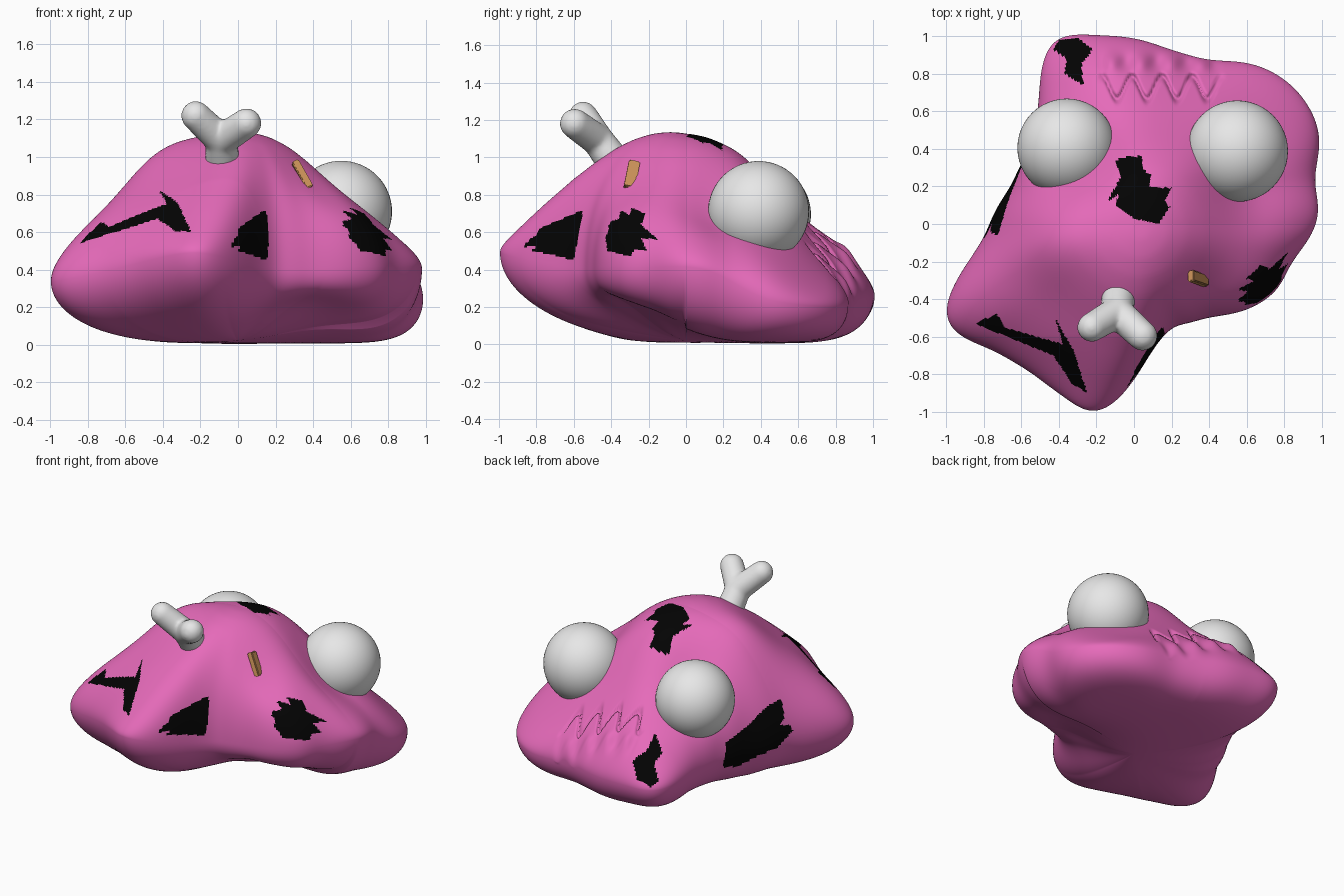
import bpy, bmesh, math
from mathutils import Vector

if "Cube" in bpy.data.objects:
    bpy.data.objects.remove(bpy.data.objects["Cube"])


def material(name, col):
    m = bpy.data.materials.new(name)
    m.diffuse_color = (*col, 1)
    m.use_nodes = True
    m.node_tree.nodes["Principled BSDF"].inputs["Base Color"].default_value = m.diffuse_color
    return m


PINK = material("pink", (0.79, 0.145, 0.49))
BLACK = material("black", (0.001, 0.001, 0.001))
WHITE = material("white", (0.8, 0.8, 0.8))
TAN = material("tan", (0.6, 0.29, 0.1))


def finish(bm, name, mats, smooth=True):
    me = bpy.data.meshes.new(name)
    bmesh.ops.recalc_face_normals(bm, faces=bm.faces)
    for f in bm.faces:
        f.smooth = smooth
    bm.to_mesh(me)
    bm.free()
    ob = bpy.data.objects.new(name, me)
    bpy.context.collection.objects.link(ob)
    for m in mats:
        me.materials.append(m)
    return ob


def lerp_table(t, x):
    for (a, p), (b, q) in zip(t, t[1:]):
        if x <= b:
            return p + (q - p) * (x - a) / (b - a)
    return t[-1][1]


def clamp(v):
    return max(0.0, min(1.0, v))


def blob(x, y, cx, cy, w):
    return math.exp(-((x - cx) ** 2 + (y - cy) ** 2) / w)


# Widest outline of the body: x, y and height of the rim
RIM = [(0.99, 0.1, .41), (0.94, 0.24, .35), (0.97, 0.32, .28), (1.0, 0.45, .23), (0.94, 0.62, .21),
       (0.81, 0.77, .2), (0.62, 0.86, .2), (0.4, 0.86, .22), (0.2, 0.92, .24), (0, 0.99, .25),
       (-0.2, 1.0, .26), (-0.39, 1.01, .26), (-0.48, 0.95, .26), (-0.49, 0.8, .28), (-0.5, 0.6, .3),
       (-0.55, 0.4, .33), (-0.65, 0.2, .35), (-0.8, -0.1, .36), (-0.94, -0.3, .35), (-1.03, -0.48, .33),
       (-0.97, -0.58, .34), (-0.75, -0.66, .38), (-0.55, -0.78, .43), (-0.35, -0.93, .48),
       (-0.22, -1.03, .5), (-0.1, -0.96, .48), (0, -0.82, .44), (0.1, -0.65, .41), (0.2, -0.54, .4),
       (0.4, -0.49, .4), (0.62, -0.45, .41), (0.77, -0.35, .41), (0.83, -0.2, .41), (0.97, -0.02, .42)]
SEG, TOP, BOT = 480, 110, 40
TAU = 2 * math.pi
polar = sorted((math.atan2(y, x) % TAU, math.hypot(x, y), z) for x, y, z in RIM)
polar = [(polar[-1][0] - TAU, *polar[-1][1:])] + polar + [(polar[0][0] + TAU, *polar[0][1:])]


def rim_values(k):
    t = [(p[0], p[k]) for p in polar]
    v = [lerp_table(t, TAU * i / SEG) for i in range(SEG)]
    for _ in range(3):
        v = [sum(v[(i + j) % SEG] for j in range(-5, 6)) / 11 for i in range(SEG)]
    return v


RAD, RIMZ = rim_values(1), rim_values(2)
DOME = [(0, 1.13), (.1, 1.12), (.2, 1.09), (.3, 1.04), (.4, .97), (.5, .89), (.6, .81),
        (.8, .67), (.9, .6), (1, .54), (1.15, .46)]


def dome(r):
    return sum(lerp_table(DOME, abs(r + d * .02)) for d in range(-3, 4)) / 7


def top_z(x, y, s, zr):
    h = dome(math.hypot(x - .03, y + .03))
    b = clamp((y - .25) / .5)
    h -= .14 * b * b * (3 - 2 * b)                     # face slopes down at the back
    h += .1 * blob(x, y, -.15, .88, .1)                # raised snout
    h += .07 * clamp(-y / .6)                          # fuller front lobe
    h += .04 * blob(x, y, -.85, -.4, .08)              # fuller left lobe
    h -= .13 * blob(x, y, -.3, .39, .04)               # left eye socket
    h -= .12 * blob(x, y, .6, .2, .07)                 # right eye socket
    h -= .1 * blob(x, y, .4, -.34, .05)                # hollow beside the front lobe
    h += .1 * blob(x, y, -.47, -.08, .06)              # left shoulder
    z = zr + max(h - zr, .05) * math.sqrt(max(0, 1 - s ** 6))
    # zigzag mouth crease with a puckered lip above it
    if y > .5:
        fade = clamp((x + .2) / .06) * clamp((.48 - x) / .06)
        wave = .725 + .06 * math.cos(TAU * (x + .01) / .16)
        z -= .04 * fade * math.exp(-((y - wave) / .018) ** 2)
        z += .025 * fade * math.sin(TAU * x / .16) * math.exp(-((y - .86) / .05) ** 2)
    return z


# Body: rings running from the crown, over the rim, to the underside
bm = bmesh.new()
rings = []
for j in range(1, TOP + BOT):
    upper = j <= TOP
    u = j / TOP if upper else (TOP + BOT - j) / BOT
    s = math.sin(u * math.pi / 2)
    ring = []
    for i in range(SEG):
        a = TAU * i / SEG
        x, y, zr = RAD[i] * s * math.cos(a), RAD[i] * s * math.sin(a), RIMZ[i]
        if upper:
            z = top_z(x, y, s, zr)
        else:
            front = clamp(1.6 - abs(a - 5.05) / .7)    # undercut below the front right
            rear = clamp(1.5 - abs(a - 1.0) / .8)      # boxy rear lobes
            left = clamp(1.2 - abs(a - 2.9) / .6)
            k = 3 - 1.3 * front + 6 * rear + left
            z = .005 + (zr - .005) * (1 - math.sqrt(max(0, 1 - s ** k)))
            z += .15 * blob(x, y, .45, -.3, .13) * (1 - s ** 4)
        ring.append(bm.verts.new((x, y, z)))
    rings.append(ring)
crown = bm.verts.new((0, 0, top_z(0, 0, 0, .3)))
under = bm.verts.new((0, 0, .005 + .15 * blob(0, 0, .45, -.3, .13)))
for i in range(SEG):
    n = (i + 1) % SEG
    bm.faces.new((crown, rings[0][i], rings[0][n]))
    bm.faces.new((under, rings[-1][n], rings[-1][i]))
    for p, q in zip(rings, rings[1:]):
        bm.faces.new((p[i], q[i], q[n], p[n]))


def inside(px, py, poly):
    hit = False
    for (x1, y1), (x2, y2) in zip(poly, poly[1:] + poly[:1]):
        if (y1 > py) != (y2 > py) and px < x1 + (py - y1) * (x2 - x1) / (y2 - y1):
            hit = not hit
    return hit


# Hide patches, outlined from above (x, y) or from a side (y, z)
ABOVE = [
    [(-.1, .34), (-.03, .36), (.04, .36), (.05, .29), (.09, .26), (.08, .2), (.2, .19), (.16, .12), (.19, .09),
     (.13, 0), (0, .03), (-.1, .1), (-.08, .16), (-.14, .12), (-.11, .18), (-.07, .25)],
    [(-.85, -.53), (-.73, -.48), (-.69, -.55), (-.38, -.64), (-.42, -.5), (-.32, -.68), (-.25, -.9),
     (-.33, -.85), (-.43, -.7), (-.75, -.57)],
    [(-.43, .93), (-.4, .98), (-.3, .99), (-.22, .93), (-.28, .85), (-.27, .74), (-.37, .8), (-.36, .88)]]
FRONT_RIGHT = [(-.87, .52), (-.83, .57), (-.8, .58), (-.78, .62), (-.55, .72), (-.6, .45), (-.72, .48),
               (-.82, .5), (-.8, .53)]
RIGHT = [(-.43, .57), (-.41, .62), (-.43, .65), (-.36, .67), (-.35, .72), (-.3, .69), (-.29, .73), (-.22, .7),
         (-.24, .64), (-.15, .56), (-.24, .57), (-.21, .5), (-.27, .51), (-.3, .47), (-.42, .5)]
LEFT = [(-.06, .62), (.05, .6), (.12, .56), (.2, .5), (.36, .42), (.38, .26), (.36, .23), (.25, .22),
        (.12, .28), (.02, .31), (-.08, .4), (-.07, .44), (0, .46), (-.04, .5)]
bmesh.ops.recalc_face_normals(bm, faces=bm.faces)
for f in bm.faces:
    c, n = f.calc_center_median(), f.normal
    black = n.z > 0 and any(inside(c.x, c.y, p) for p in ABOVE)
    if n.x > 0:
        black |= c.y < -.5 and inside(c.y, c.z, FRONT_RIGHT)
        black |= c.x > .56 and inside(c.y, c.z, RIGHT)
    else:
        black |= c.x < -.4 and inside(c.y, c.z, LEFT)
    f.material_index = int(black)
finish(bm, "body", [PINK, BLACK])

# Eyes
for name, loc, r in (("right_eye", (.55, .388, .71), .27), ("left_eye", (-.358, .405, .695), .263)):
    bm = bmesh.new()
    bmesh.ops.create_uvsphere(bm, u_segments=48, v_segments=32, radius=r)
    bmesh.ops.translate(bm, verts=bm.verts, vec=loc)
    finish(bm, name, [WHITE])

# Bone: stem and two knobs fused into one skin
bm = bmesh.new()
joint = Vector((-.09, -.47, 1.09))
for end, r0, r1 in (((-.08, -.36, .94), .085, .095), ((-.225, -.55, 1.22), .085, .078),
                    ((.045, -.595, 1.18), .085, .08)):
    end = Vector(end)
    for i in range(13):
        t = i / 12
        g = bmesh.ops.create_uvsphere(bm, u_segments=24, v_segments=16, radius=r0 + (r1 - r0) * t)
        bmesh.ops.translate(bm, verts=g["verts"], vec=joint.lerp(end, t))
bone = finish(bm, "bone", [WHITE])
mod = bone.modifiers.new("fuse", "REMESH")
mod.mode, mod.voxel_size, mod.use_smooth_shade = "VOXEL", .012, True
mod = bone.modifiers.new("soften", "SMOOTH")
mod.iterations = 8

# Wooden strip lying on the flank
bm = bmesh.new()
along = Vector((.085, -.03, -.15)).normalized()
side = Vector((-.05, 1, -.2))
side = (side - along * side.dot(along)).normalized()
out = along.cross(side)
if out.x < 0:
    out = -out
bmesh.ops.create_cube(bm, size=1)
for v in bm.verts:
    p = v.co.copy()
    v.co = Vector((.342, -.29, .905)) + along * p.x * .165 + side * p.y * .06 + out * (p.z * .04)
bmesh.ops.bevel(bm, geom=bm.edges[:], offset=.006, segments=2, affect="EDGES")
finish(bm, "wooden_strip", [TAN], False)
